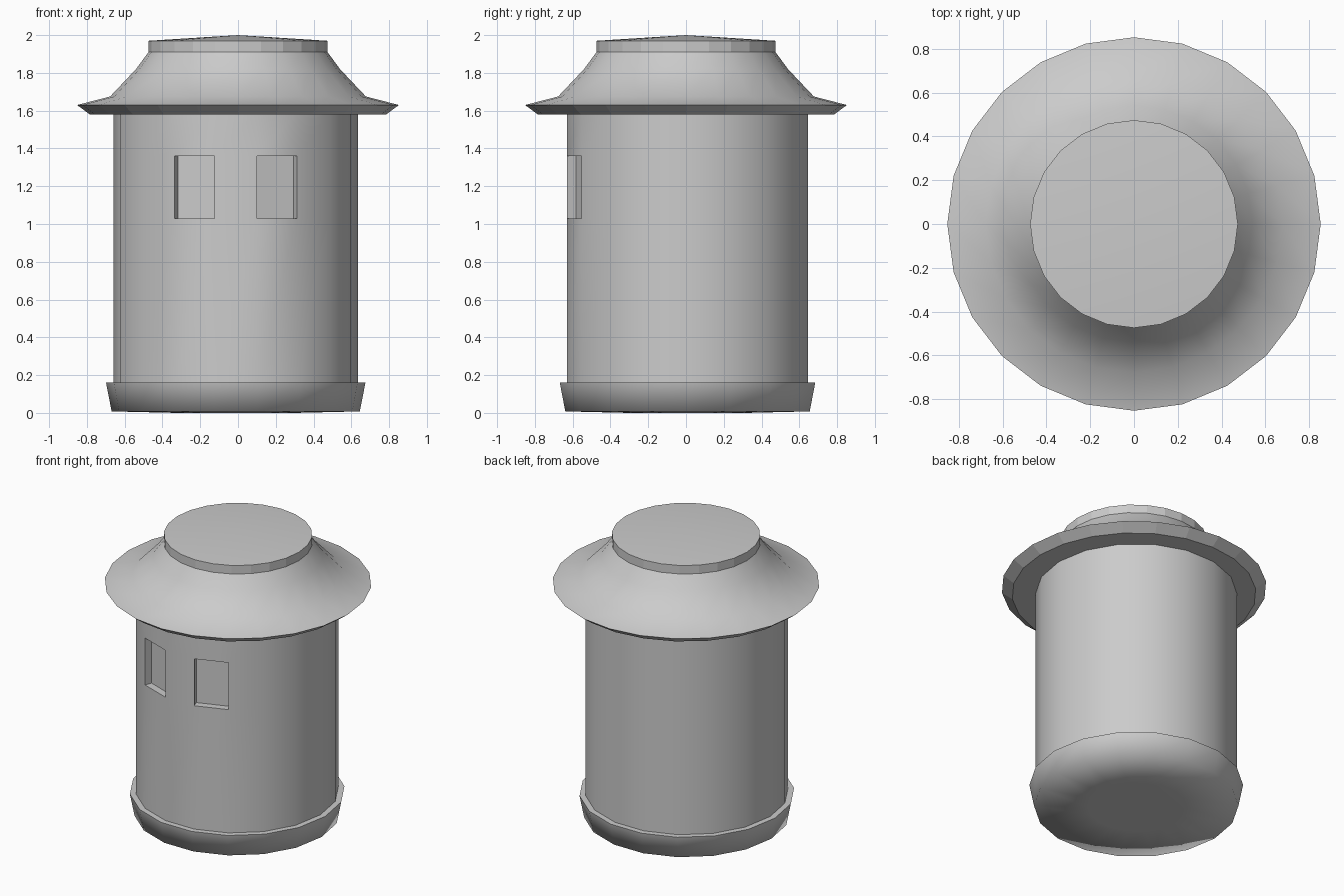
import bpy, bmesh, math
from mathutils import Vector

if "Cube" in bpy.data.objects:
    bpy.data.objects.remove(bpy.data.objects["Cube"])

grey = bpy.data.materials.new("plain grey")
grey.use_nodes = True
COLOUR = (0.6, 0.6, 0.6, 1)
grey.diffuse_color = COLOUR
grey.node_tree.nodes["Principled BSDF"].inputs["Base Color"].default_value = COLOUR


def lathe(profile, sides):
    """Spin (radius, height) points into rings; radius 0 closes with a point."""
    bm = bmesh.new()
    rings = []
    for r, z in profile:
        if r == 0:
            rings.append([bm.verts.new((0, 0, z))] * sides)
        else:
            angles = [math.tau * i / sides for i in range(sides)]
            rings.append([bm.verts.new((r * math.cos(a), r * math.sin(a), z)) for a in angles])
    for low, high in zip(rings, rings[1:]):
        for i in range(sides):
            j = (i + 1) % sides
            bm.faces.new(dict.fromkeys((low[i], low[j], high[j], high[i])))
    bm.normal_update()
    return bm


def finish(bm, name, centre=(0, 0), sharp_angle=30, flat=None):
    """Shade smooth, mark sharp edges by angle and keep chosen faces flat."""
    for face in bm.faces:
        face.smooth = not (flat and flat(face))
    for edge in bm.edges:
        edge.smooth = edge.calc_face_angle(0) < math.radians(sharp_angle)
    mesh = bpy.data.meshes.new(name)
    bm.to_mesh(mesh)
    bm.free()
    mesh.materials.append(grey)
    obj = bpy.data.objects.new(name, mesh)
    obj.location = (*centre, 0)
    bpy.context.collection.objects.link(obj)
    return obj


BODY_SIDES = 18
BODY_CENTRE = (-0.012, 0.008)

# Round body with two window recesses pushed into its front panels
body = lathe([(0.648, 0.15), (0.648, 1.03), (0.648, 1.36), (0.648, 1.59)], BODY_SIDES)
for side in (-1, 1):
    turn = math.radians(20 * side)
    outward = Vector((math.sin(turn), -math.cos(turn), 0))
    pane = next(f for f in body.faces
                if f.normal.dot(outward) > 0.99 and 1.1 < f.calc_center_median().z < 1.3)
    back = bmesh.ops.extrude_discrete_faces(body, faces=[pane])["faces"][0]
    bmesh.ops.translate(body, verts=back.verts, vec=-0.05 * outward)
body.normal_update()
finish(body, "body", BODY_CENTRE)

# Flared base with a soft bottom edge and a narrow ledge on top
base = lathe([(0, 0), (0.315, 0), (0.657, 0.008), (0.687, 0.162), (0.64, 0.162)], BODY_SIDES)
finish(base, "base", BODY_CENTRE, 95)

# Wide curved roof: faceted rim, smooth slope
roof = lathe([(0.6, 1.58), (0.785, 1.58), (0.852, 1.63), (0.677, 1.675),
              (0.54, 1.82), (0.474, 1.91)], 24)
finish(roof, "roof", sharp_angle=40, flat=lambda f: f.calc_center_median().z < 1.62)

# Low faceted cap with a slightly domed top
cap = lathe([(0.474, 1.91), (0.474, 1.97), (0, 2.0)], 24)
finish(cap, "cap", flat=lambda f: f.normal.z < 0.5)
